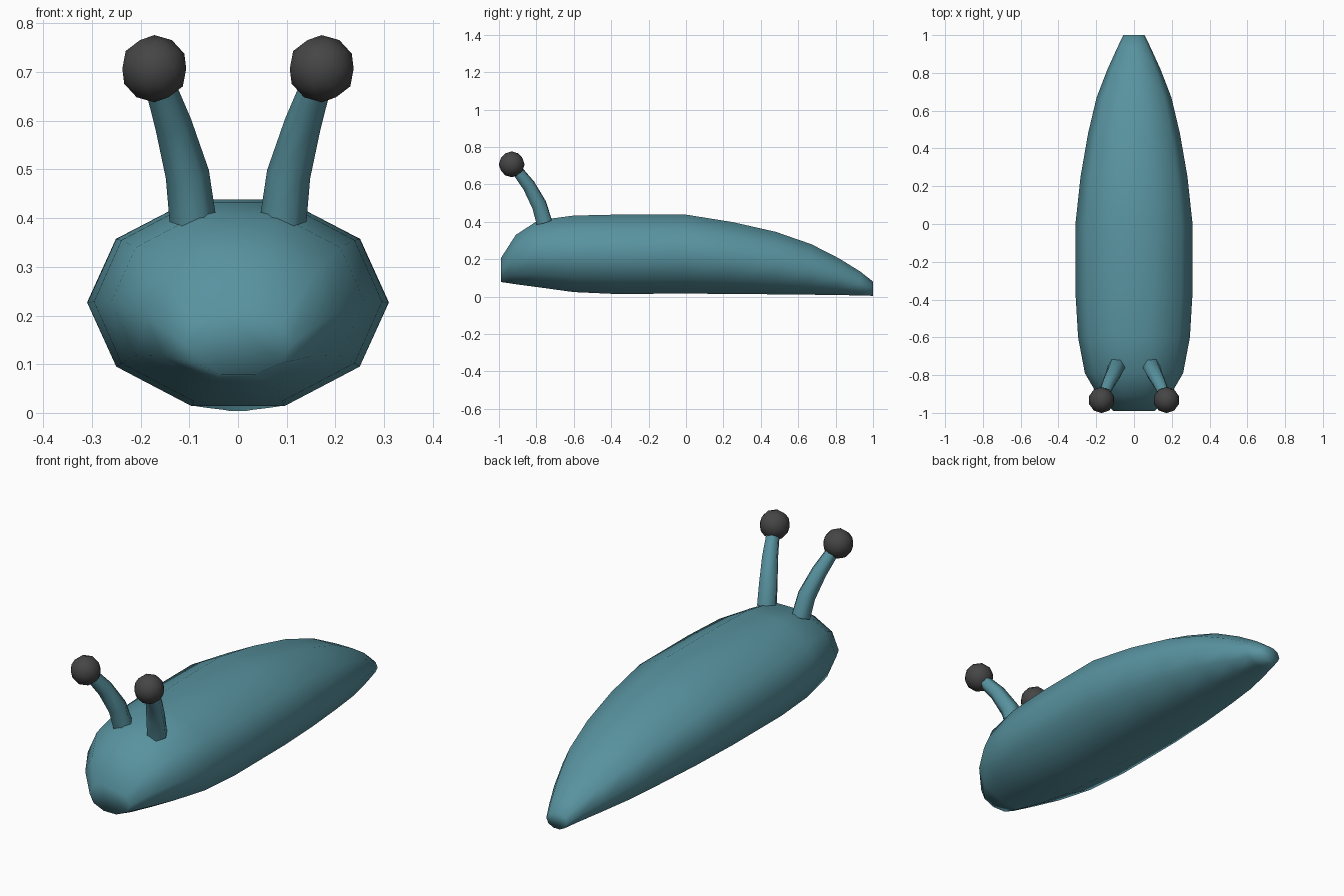
import bpy, bmesh, math
from mathutils import Vector

if "Cube" in bpy.data.objects:
    bpy.data.objects.remove(bpy.data.objects["Cube"])


def material(name, rgb):
    m = bpy.data.materials.new(name)
    m.diffuse_color = (*rgb, 1)
    m.use_nodes = True
    m.node_tree.nodes["Principled BSDF"].inputs["Base Color"].default_value = m.diffuse_color
    return m


skin = material("teal skin", (0.098, 0.292, 0.35))
dark = material("dark grey", (0.06, 0.06, 0.06))


def finish(bm, name, mat, angle=180):
    bmesh.ops.recalc_face_normals(bm, faces=bm.faces[:])
    me = bpy.data.meshes.new(name)
    bm.to_mesh(me)
    bm.free()
    me.materials.append(mat)
    ob = bpy.data.objects.new(name, me)
    bpy.context.collection.objects.link(ob)
    bpy.ops.object.select_all(action='DESELECT')
    ob.select_set(True)
    bpy.context.view_layer.objects.active = ob
    bpy.ops.object.shade_smooth_by_angle(angle=math.radians(angle))
    return ob


def loft(rings):
    """Skin a list of point rings and cap both ends."""
    bm = bmesh.new()
    loops = [[bm.verts.new(p) for p in ring] for ring in rings]
    n = len(loops[0])
    for a, b in zip(loops, loops[1:]):
        for i in range(n):
            j = (i + 1) % n
            bm.faces.new((a[i], a[j], b[j], b[i]))
    bm.faces.new(loops[0])
    bm.faces.new(loops[-1])
    return bm


# body: ten-sided sections given as (y, half width, bottom z, top z)
sections = [
    (-0.99, 0.11, 0.078, 0.205), (-0.91, 0.19, 0.066, 0.33),
    (-0.79, 0.26, 0.05, 0.408), (-0.6, 0.296, 0.024, 0.433),
    (-0.38, 0.309, 0.014, 0.438), (0, 0.31, 0.016, 0.438),
    (0.25, 0.283, 0.014, 0.398), (0.48, 0.243, 0.012, 0.346),
    (0.67, 0.198, 0.01, 0.28), (0.82, 0.14, 0.008, 0.203),
    (0.93, 0.09, 0.006, 0.135), (1.0, 0.056, 0.004, 0.08),
]
rings = []
for y, w, lo, hi in sections:
    h = (hi - lo) / 2 / math.sin(math.radians(72))
    rings.append([(w * math.cos(math.tau * i / 10), y,
                   (lo + hi) / 2 + h * math.sin(math.tau * i / 10)) for i in range(10)])
finish(loft(rings), "body", skin)

# eye stalks: tapering curved tubes, with a ball eye on each tip
path = [(0.093, -0.758, 0.398), (0.104, -0.785, 0.49), (0.133, -0.84, 0.593), (0.166, -0.915, 0.69)]
radii = [0.048, 0.045, 0.038, 0.03]
for side, label in ((1, "right"), (-1, "left")):
    pts = [Vector((side * x, y, z)) for x, y, z in path]
    rings = []
    for k, p in enumerate(pts):
        d = (pts[min(k + 1, 3)] - pts[max(k - 1, 0)]).normalized()
        u = d.cross(Vector((0, 1, 0))).normalized()
        v = d.cross(u)
        rings.append([p + radii[k] * (u * math.cos(math.tau * i / 6) + v * math.sin(math.tau * i / 6))
                      for i in range(6)])
    finish(loft(rings), label + "_eye_stalk", skin, 65)

    bm = bmesh.new()
    bmesh.ops.create_icosphere(bm, subdivisions=2, radius=0.069)
    bmesh.ops.translate(bm, verts=bm.verts[:], vec=(side * 0.172, -0.932, 0.707))
    finish(bm, label + "_eye", dark)
